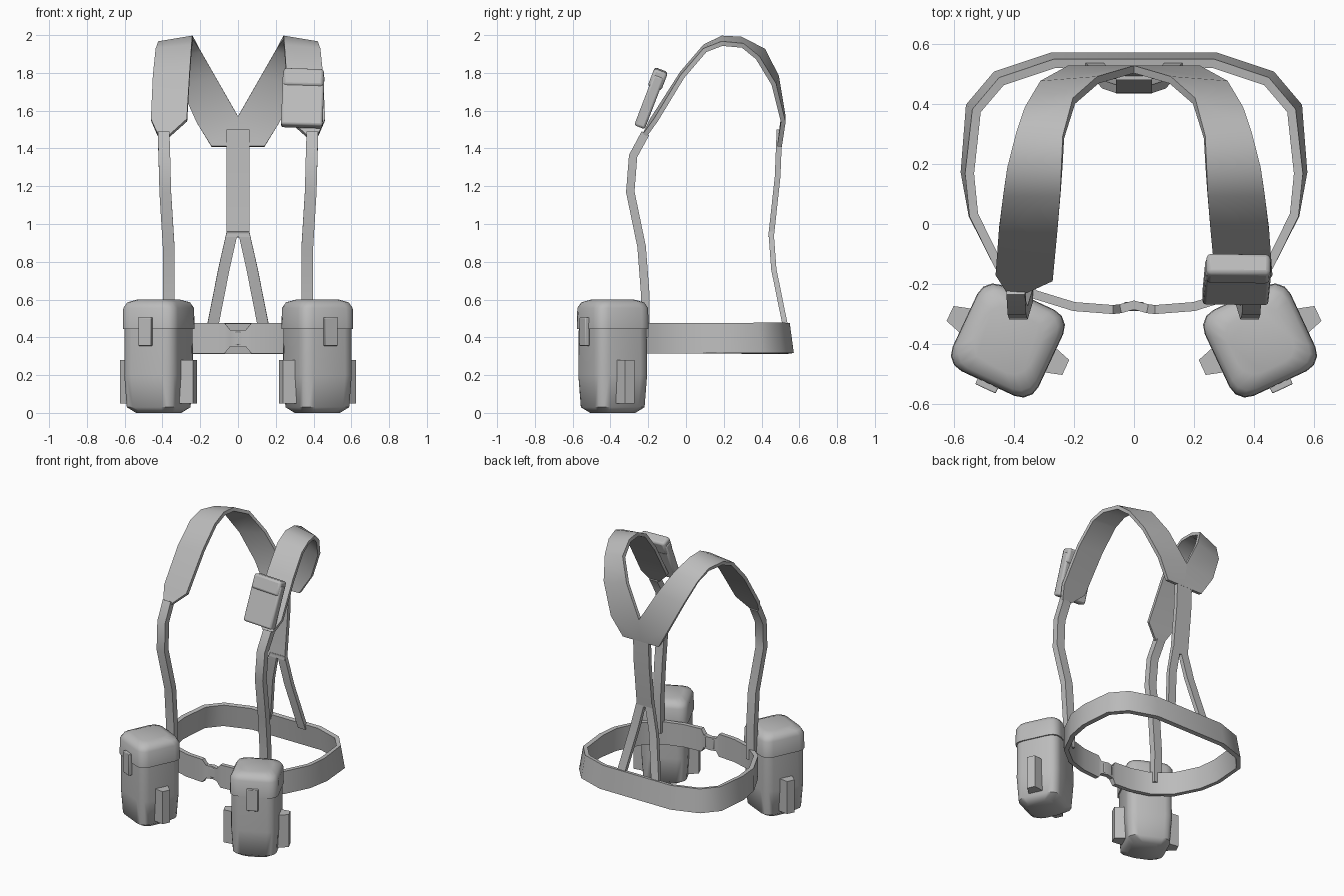
import bpy, bmesh, math
from mathutils import Matrix, Vector

cube = bpy.data.objects.get("Cube")
if cube:
    bpy.data.objects.remove(cube, do_unlink=True)

grey = bpy.data.materials.new("webbing grey")
grey.use_nodes = True
grey.diffuse_color = (0.5, 0.5, 0.5, 1)
grey.node_tree.nodes["Principled BSDF"].inputs["Base Color"].default_value = grey.diffuse_color


def finish(name, bm, matrix=None, mirror=False, bevel=0, smooth=40):
    """Turn a bmesh into a shaded object, optionally bevelled and mirrored in x."""
    if matrix:
        bm.transform(matrix)
    bmesh.ops.recalc_face_normals(bm, faces=bm.faces)
    mesh = bpy.data.meshes.new(name)
    bm.to_mesh(mesh)
    bm.free()
    mesh.materials.append(grey)
    obj = bpy.data.objects.new(name, mesh)
    bpy.context.collection.objects.link(obj)
    bpy.ops.object.select_all(action="DESELECT")
    obj.select_set(True)
    bpy.context.view_layer.objects.active = obj
    bpy.ops.object.shade_smooth_by_angle(angle=math.radians(smooth))
    if bevel:
        mod = obj.modifiers.new("soft edges", "BEVEL")
        mod.width, mod.segments = bevel, 2
    if mirror:
        mod = obj.modifiers.new("other side", "MIRROR")
        mod.use_clip = True
    return obj


def loft(bm, rings, caps=True):
    """Skin a list of equally long vertex rings."""
    rings = [[bm.verts.new(p) for p in ring] for ring in rings]
    n = len(rings[0])
    for a, b in zip(rings, rings[1:]):
        for i in range(n):
            j = (i + 1) % n
            bm.faces.new((a[i], a[j], b[j], b[i]))
    if caps:
        bm.faces.new(rings[0])
        bm.faces.new(rings[-1])


def ribbon(name, pairs, thick, mirror=True, caps=True, flat_ends=False):
    """Thick band between two edges, given as pairs of edge points."""
    pairs = [(Vector(a), Vector(b)) for a, b in pairs]
    mids = [(a + b) / 2 for a, b in pairs]
    rings = []
    for i, (a, b) in enumerate(pairs):
        along = mids[min(i + 1, len(mids) - 1)] - mids[max(i - 1, 0)]
        if flat_ends and i in (0, len(mids) - 1):
            along.y = 0
        off = (b - a).cross(along).normalized() * thick / 2
        rings.append([a - off, b - off, b + off, a + off])
    bm = bmesh.new()
    loft(bm, rings, caps)
    return finish(name, bm, mirror=mirror)


def strap(name, points, width, thick, mirror=True):
    side = Vector((width / 2, 0, 0))
    ribbon(name, [(Vector(p) - side, Vector(p) + side) for p in points], thick, mirror)


def box(name, size, loc, matrix, taper=1, bevel=0, mirror=True):
    """Box whose +x end can taper."""
    bm = bmesh.new()
    bmesh.ops.create_cube(bm, size=1)
    for v in bm.verts:
        k = taper if v.co.x > 0 else 1
        v.co = (v.co.x * size[0], v.co.y * size[1] * k, v.co.z * size[2])
    finish(name, bm, matrix @ Matrix.Translation(loc), mirror, bevel)


def rounded_tub(name, levels, matrix, corner=0.06):
    """Stack of rounded squares, each given as (height, half width)."""
    rings = []
    for z, half in levels:
        ring = []
        for q in range(4):
            centre = math.radians(45 + 90 * q)
            cx = math.copysign(half - corner, math.cos(centre))
            cy = math.copysign(half - corner, math.sin(centre))
            for step in (-45, -15, 15, 45):
                a = centre + math.radians(step)
                ring.append((cx + corner * math.cos(a), cy + corner * math.sin(a), z))
        rings.append(ring)
    bm = bmesh.new()
    loft(bm, rings)
    finish(name, bm, matrix, True, smooth=50)


# Waist belt: half outline as (x, y, half height), pinched at the front clasp
outline = [(0, .545, .08), (.27, .545, .08), (.45, .485, .08), (.535, .385, .08),
           (.555, .17, .08), (.535, .03, .08), (.45, -.14, .08), (.33, -.235, .08),
           (.2, -.275, .08), (.07, -.285, .08), (.045, -.282, .045), (0, -.27, .045)]
belt = []
for x, y, h in outline:
    lean = 1 + 0.02 * max(0, min(1, y * 4))
    belt.append(((x * lean, y * lean, .395 - h), (x / lean, y / lean, .395 + h)))
ribbon("waist_belt", belt, 0.03, caps=False, flat_ends=True)
box("belt_clasp", (.07, .03, .07), (0, -.275, .395), Matrix(), bevel=.006, mirror=False)

# Padded shoulder bands: inner and outer edge from chest over to the back
ribbon("shoulder_pad", [
    ((.37, -.225, 1.46), (.42, -.225, 1.46)),
    ((.27, -.18, 1.55), (.46, -.16, 1.55)),
    ((.255, -.02, 1.8), (.45, -.02, 1.78)),
    ((.245, .1, 1.94), (.435, .1, 1.92)),
    ((.24, .19, 1.985), (.42, .19, 1.955)),
    ((.235, .29, 1.98), (.39, .3, 1.945)),
    ((.2, .41, 1.92), (.36, .38, 1.88)),
    ((.12, .48, 1.78), (.31, .465, 1.74)),
    ((0, .515, 1.57), (.22, .515, 1.54)),
    ((0, .495, 1.41), (.14, .495, 1.41))], 0.025)

# Narrow front straps
strap("front_strap", [(.365, -.215, .4), (.367, -.215, .62), (.367, -.235, .88),
                      (.385, -.295, 1.17), (.39, -.28, 1.36), (.394, -.215, 1.48)], .062, .045)

# Back strap and its forked lower legs
strap("back_strap", [(0, .495, 1.5), (0, .485, 1.25), (0, .45, .93)], .12, .03, False)
strap("back_strap_leg", [(.03, .45, .96), (.075, .465, .76), (.138, .53, .44)], .06, .028)

# Belt pouches, turned outwards
turn = Matrix.Translation((.42, -.388, 0)) @ Matrix.Rotation(math.radians(25), 4, "Z")
rounded_tub("pouch_body", [(0, .105), (.03, .142), (.2, .152), (.48, .15)], turn)
rounded_tub("pouch_lid", [(.445, .158), (.555, .156), (.585, .14), (.6, .1)], turn)
box("pouch_latch", (.075, .025, .15), (0, -.165, .43), turn, bevel=.004)
for side, angle in (("outer", 0), ("inner", math.pi)):
    spin = turn @ Matrix.Rotation(angle, 4, "Z")
    box(side + "_pouch_fin", (.075, .1, .23), (.175, 0, .165), spin, taper=.55)

# Small chest pouch on the left shoulder
tilt = Matrix.Translation((.343, -.188, 1.665)) @ Matrix.Rotation(math.radians(-21), 4, "X") \
    @ Matrix.Rotation(math.radians(2), 4, "Y")
box("chest_pouch", (.22, .06, .29), (0, 0, -.015), tilt, bevel=.012, mirror=False)
box("chest_pouch_flap", (.213, .076, .1), (0, 0, .11), tilt, bevel=.015, mirror=False)
